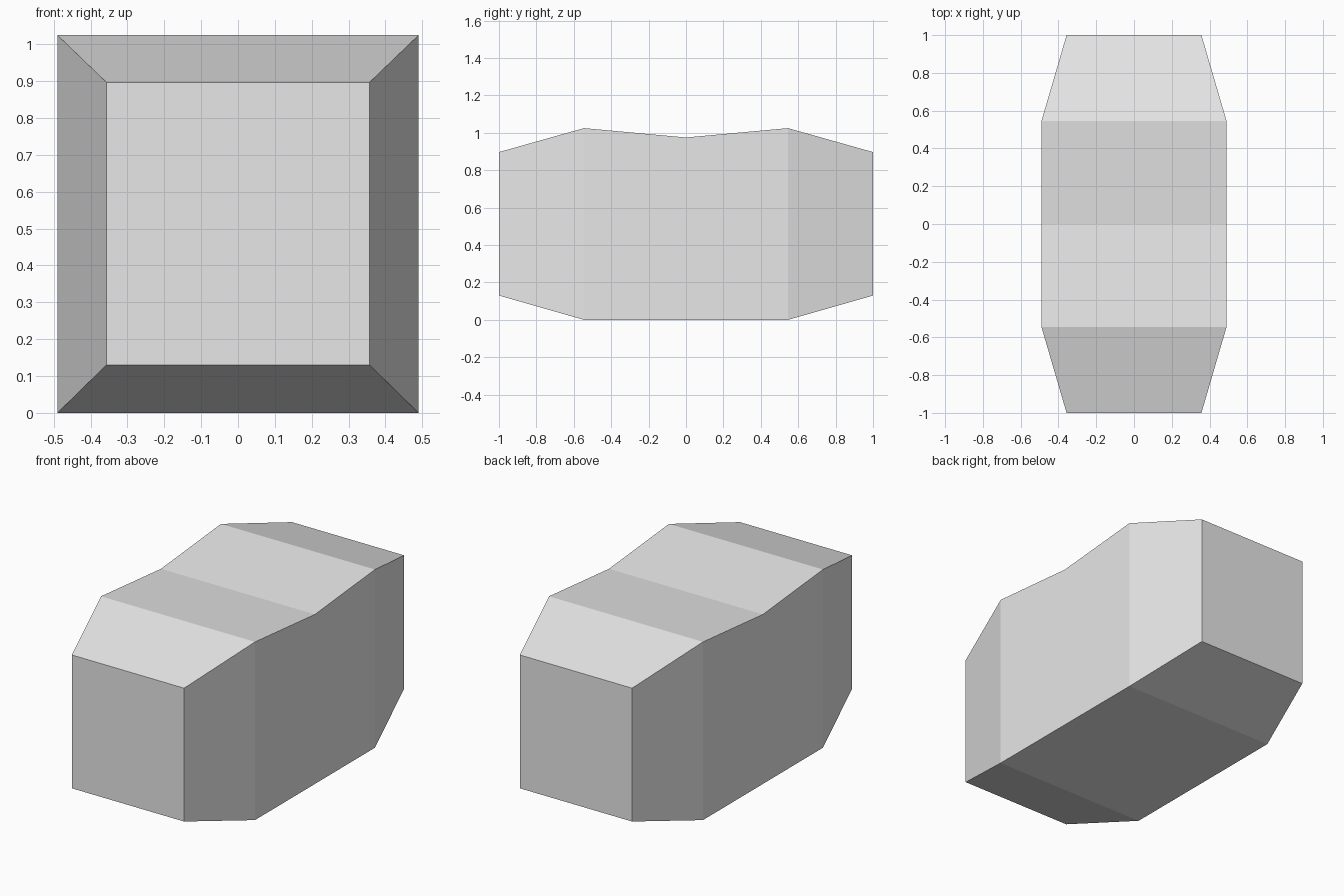
import bpy
import bmesh

cube = bpy.data.objects.get("Cube")
if cube:
    bpy.data.objects.remove(cube, do_unlink=True)

# One plain material
grey = bpy.data.materials.new("light_grey")
grey.use_nodes = True
colour = (0.8, 0.8, 0.8, 1.0)
grey.diffuse_color = colour
grey.node_tree.nodes["Principled BSDF"].inputs["Base Color"].default_value = colour

# Cross-sections from the middle outwards: y, half width, bottom, top
half = [(0.0, 0.49, 0.0, 0.975), (0.545, 0.49, 0.0, 1.025), (1.0, 0.357, 0.13, 0.897)]
sections = [(-y, w, b, t) for y, w, b, t in reversed(half[1:])] + half

# Loft the rectangular sections into one body with capped ends
bm = bmesh.new()
rings = []
for y, w, b, t in sections:
    corners = [(-w, b), (w, b), (w, t), (-w, t)]
    rings.append([bm.verts.new((x, y, z)) for x, z in corners])
for r0, r1 in zip(rings, rings[1:]):
    for i in range(4):
        j = (i + 1) % 4
        bm.faces.new((r0[i], r0[j], r1[j], r1[i]))
bm.faces.new(rings[0])
bm.faces.new(rings[-1])
bmesh.ops.recalc_face_normals(bm, faces=bm.faces)

mesh = bpy.data.meshes.new("tapered_block")
bm.to_mesh(mesh)
bm.free()
mesh.materials.append(grey)
block = bpy.data.objects.new("tapered_block", mesh)
bpy.context.collection.objects.link(block)
